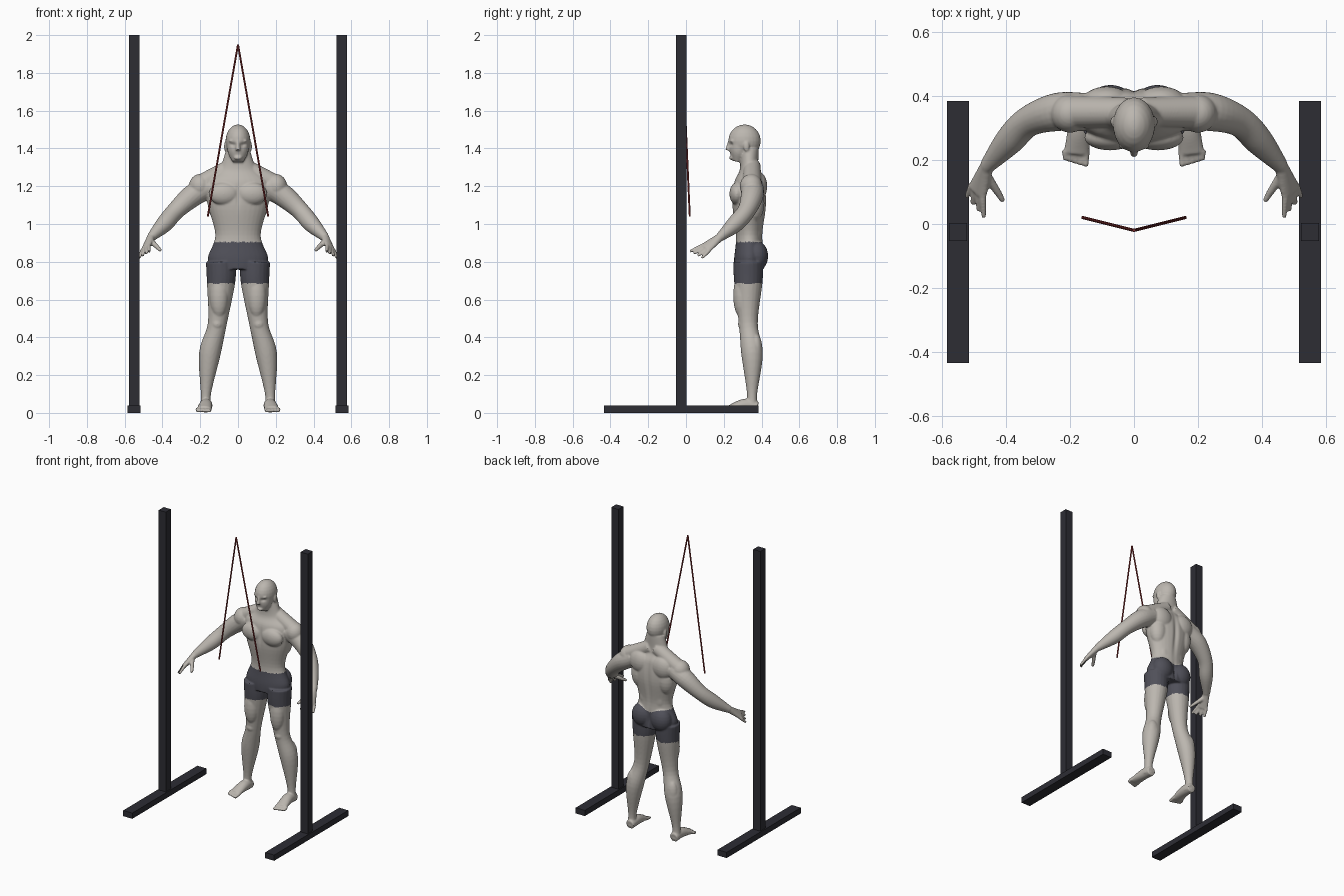
import bpy, bmesh, math
from mathutils import Vector, Matrix

default_cube = bpy.data.objects.get("Cube")
if default_cube:
    bpy.data.objects.remove(default_cube, do_unlink=True)


def make_material(name, *colour):
    material = bpy.data.materials.new(name)
    material.use_nodes = True
    material.diffuse_color = (*colour, 1)
    shader = material.node_tree.nodes["Principled BSDF"]
    shader.inputs["Base Color"].default_value = (*colour, 1)
    shader.inputs["Roughness"].default_value = .7
    return material


skin = make_material("warm grey skin", .5, .47, .43)
shorts = make_material("charcoal shorts", .08, .08, .1)
steel = make_material("dark steel", .026, .026, .034)
red = make_material("dark red band", .25, .03, .03)


def finish(bm, name, material):
    bmesh.ops.recalc_face_normals(bm, faces=bm.faces)
    mesh = bpy.data.meshes.new(name)
    bm.to_mesh(mesh)
    bm.free()
    mesh.materials.append(material)
    part = bpy.data.objects.new(name, mesh)
    bpy.context.collection.objects.link(part)
    return part


def placed(centre, size):
    return Matrix.Translation(centre) @ Matrix.Diagonal((*size, 1))


def box(name, centre, size, material):
    bm = bmesh.new()
    bmesh.ops.create_cube(bm, size=1, matrix=placed(centre, size))
    finish(bm, name, material)


def blob(bm, centre, radii):
    bmesh.ops.create_uvsphere(bm, u_segments=24, v_segments=12, radius=1,
                              matrix=placed(centre, radii))


def smooth_path(rings, steps=6):
    """Curve through rings of position, width and depth (depth may be left out)."""
    rows = [Vector((*ring, ring[-1])[:5]) for ring in rings]
    ends = [rows[0] * 2 - rows[1], *rows, rows[-1] * 2 - rows[-2]]
    path = []
    for a, b, c, d in zip(ends, ends[1:], ends[2:], ends[3:]):
        for step in range(steps):
            t = step / steps
            path.append(b + (c - a) * (t / 2)
                        + (a * 2 - b * 5 + c * 4 - d) * (t * t / 2)
                        + (b * 3 - c * 3 + d - a) * (t ** 3 / 2))
    return path + [rows[-1]]


def tube(bm, rings, wide_axis=(1, 0, 0), sides=20):
    """Closed elliptical tube along a smooth path."""
    path = smooth_path(rings)
    points = [Vector(row[:3]) for row in path]
    last = len(path) - 1
    loops = []
    for i, row in enumerate(path):
        along = (points[min(i + 1, last)] - points[max(i - 1, 0)]).normalized()
        across = Vector(wide_axis)
        across = (across - along * across.dot(along)).normalized()
        deep = along.cross(across)
        angles = [math.tau * k / sides for k in range(sides)]
        loops.append([bm.verts.new(points[i] + across * row[3] * math.cos(angle)
                                   + deep * row[4] * math.sin(angle))
                      for angle in angles])
    for lower, upper in zip(loops, loops[1:]):
        for k in range(sides):
            bm.faces.new((lower[k - 1], lower[k], upper[k], upper[k - 1]))
    bm.faces.new(loops[0])
    bm.faces.new(loops[-1])


# Two uprights, each on a long floor bar
for side, label in ((1, "left"), (-1, "right")):
    box(label + "_post", (.55 * side, -.025, 1), (.055, .055, 2), steel)
    box(label + "_floor_bar", (.55 * side, -.025, .02), (.07, .82, .04), steel)

# Hanging band: two straight strands from one point
bm = bmesh.new()
for side in (1, -1):
    tube(bm, [(0, -.02, 1.95, .005), (.16 * side, .02, 1.04, .005)], sides=8)
finish(bm, "hanging_band", red)

# Left limbs
bm = bmesh.new()
spread = Vector((.6, .7, -.4))
reach = Vector((.1, -.8, -.55))
knuckles = Vector((.49, .1, .87))
wrist = (.46, .18, .93)
tube(bm, [(.09, .33, .8, .08), (.09, .33, .69, .075), (.11, .33, .47, .05),
          (.15, .35, .31, .057), (.17, .35, .1, .027), (.17, .35, .02, .033)])
tube(bm, [(.17, .38, .03, .03), (.17, .31, .04, .035), (.18, .22, .02, .04, .016)])
tube(bm, [(.15, .35, 1.2, .06), (.24, .35, 1.15, .06), (.33, .32, 1.07, .048),
          (.39, .26, 1, .045), (*wrist, .024)], spread)
tube(bm, [(*wrist, .022), (*knuckles, .04, .014)], spread)

# Fingers, thumb and toes
for i in range(4):
    fan = spread * (i - 1.5)
    root = knuckles + fan * .02
    tip = knuckles + fan * .03 + reach * .06
    tube(bm, [(*root, .011), (*tip, .008)], spread, sides=10)
tube(bm, [(.46, .15, .91, .016), (.42, .09, .87, .011), (.41, .07, .86, .008)], sides=10)
for i in range(5):
    x = .15 + .016 * i
    tube(bm, [(x, .23, .02, .012), (x, .18 + .005 * i, .01, .009)], sides=10)

# Left muscles and face details
tube(bm, [(.02, .35, 1.31, .045), (.18, .35, 1.22, .05)])
muscles = {
    "chest": ((.075, .27, 1.16), (.08, .04, .06)),
    "shoulder": ((.2, .345, 1.2), (.06, .06, .065)),
    "shoulder blade": ((.085, .385, 1.2), (.075, .045, .075)),
    "side of back": ((.1, .36, 1.11), (.06, .055, .1)),
    "lower back": ((.045, .37, .97), (.05, .03, .1)),
    "seat": ((.073, .375, .83), (.073, .06, .08)),
    "thigh": ((.1, .295, .62), (.05, .045, .12)),
    "calf": ((.15, .37, .33), (.045, .035, .09)),
    "knee": ((.11, .3, .47), (.03, .025, .03)),
    "ear": ((.066, .32, 1.41), (.008, .016, .027)),
    "brow": ((.027, .243, 1.44), (.024, .01, .007)),
}
for centre, radii in muscles.values():
    blob(bm, centre, radii)

# Mirror the left side to the right
copies = bmesh.ops.duplicate(bm, geom=bm.verts[:] + bm.edges[:] + bm.faces[:])
for item in copies["geom"]:
    if isinstance(item, bmesh.types.BMVert):
        item.co.x *= -1

# Torso and neck: height, half width, half depth
torso = [(.76, .13, .08), (.82, .16, .08), (.94, .12, .07), (1.1, .16, .09),
         (1.22, .17, .08), (1.29, .1, .05), (1.4, .06, .05)]
tube(bm, [(0, .335, *ring) for ring in torso], sides=32)

# Head: skull, jaw, nose and lips
blob(bm, (0, .31, 1.44), (.066, .086, .087))
tube(bm, [(0, .27, 1.33, .03, .025), (0, .28, 1.38, .054, .05), (0, .29, 1.45, .06)])
tube(bm, [(0, .23, 1.44, .008), (0, .22, 1.39, .013)], sides=10)
blob(bm, (0, .24, 1.35), (.022, .012, .01))

# Fuse all body parts into one smooth skin
body = finish(bm, "body", skin)
body.data.materials.append(shorts)
remesh = body.modifiers.new("fuse", "REMESH")
remesh.mode = "VOXEL"
remesh.voxel_size = .005
soften = body.modifiers.new("soften", "SMOOTH")
soften.iterations = 6
graph = bpy.context.evaluated_depsgraph_get()
fused = bpy.data.meshes.new_from_object(body.evaluated_get(graph))
body.modifiers.clear()
body.data = fused

# Soft hollows: centre, reach and depth
hollows = {
    "eye socket": ((.027, .235, 1.42), (.015, .03, .01), .009),
    "spine": ((0, .42, 1.1), (.016, .05, .14), -.01),
    "breastbone": ((0, .24, 1.15), (.01, .04, .06), .006),
    "seat cleft": ((0, .42, .82), (.01, .05, .05), -.012),
}
for vert in fused.vertices:
    here = (abs(vert.co.x), vert.co.y, vert.co.z)
    for centre, size, depth in hollows.values():
        distance = sum(((p - c) / s) ** 2 for p, c, s in zip(here, centre, size))
        vert.co.y += depth * math.exp(-distance)
    vert.co.z = max(vert.co.z, 0)

# Shorts: a band of faces, its waistline dipping at the back
for face in fused.polygons:
    x, y, z = face.center
    dip = .03 * math.exp(-(x / .05) ** 2) if y > .34 else 0
    face.material_index = int(abs(x) < .25 and .685 < z < .905 - dip)
    face.use_smooth = True
